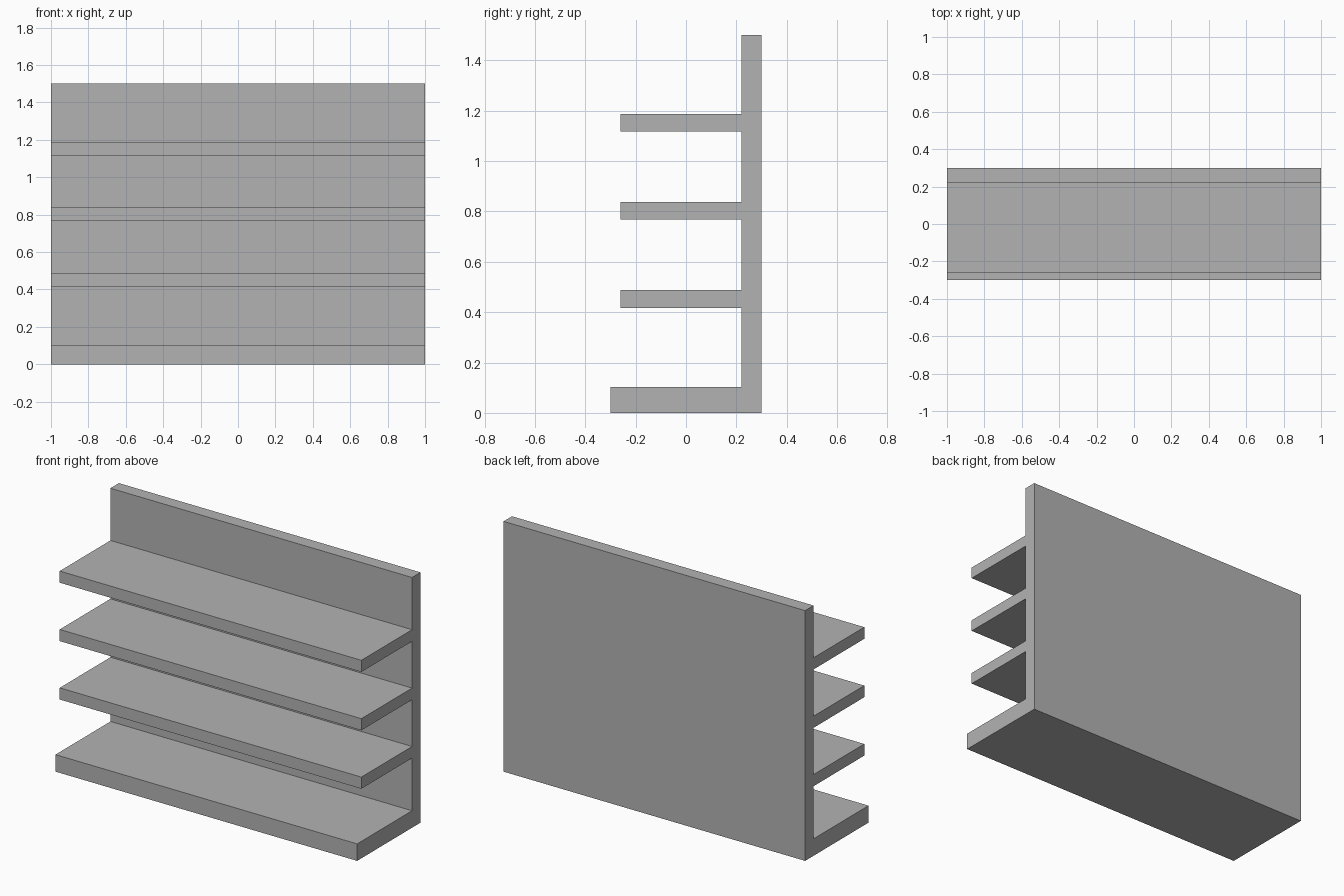
import bpy
import bmesh
from mathutils import Vector

cube = bpy.data.objects.get("Cube")
if cube:
    bpy.data.objects.remove(cube, do_unlink=True)

WIDTH, HEIGHT = 2.0, 1.5
BACK, PANEL_FRONT = 0.3, 0.22
BASE_FRONT, BASE_TOP = -0.3, 0.102
SHELF_FRONT, SHELF_THICK = -0.26, 0.07
SHELF_BOTTOMS = [0.417 + 0.35 * i for i in range(3)]

# Single grey material
grey = bpy.data.materials.new("plain grey")
grey.use_nodes = True
colour = (0.45, 0.45, 0.45, 1.0)
grey.diffuse_color = colour
grey.node_tree.nodes["Principled BSDF"].inputs["Base Color"].default_value = colour

# Side profile (y, z): base, then each shelf stepping up the back panel
profile = [(BACK, 0), (BASE_FRONT, 0), (BASE_FRONT, BASE_TOP), (PANEL_FRONT, BASE_TOP)]
for low in SHELF_BOTTOMS:
    high = low + SHELF_THICK
    profile += [(PANEL_FRONT, low), (SHELF_FRONT, low),
                (SHELF_FRONT, high), (PANEL_FRONT, high)]
profile += [(PANEL_FRONT, HEIGHT), (BACK, HEIGHT)]

# Extrude the profile across the full width
bm = bmesh.new()
side = bm.faces.new([bm.verts.new((-WIDTH / 2, y, z)) for y, z in profile])
result = bmesh.ops.extrude_face_region(bm, geom=[side], use_keep_orig=True)
moved = [v for v in result["geom"] if isinstance(v, bmesh.types.BMVert)]
bmesh.ops.translate(bm, verts=moved, vec=Vector((WIDTH, 0, 0)))
bmesh.ops.recalc_face_normals(bm, faces=bm.faces[:])

mesh = bpy.data.meshes.new("shelf_unit")
bm.to_mesh(mesh)
bm.free()
mesh.materials.append(grey)
shelf_unit = bpy.data.objects.new("shelf_unit", mesh)
bpy.context.collection.objects.link(shelf_unit)
